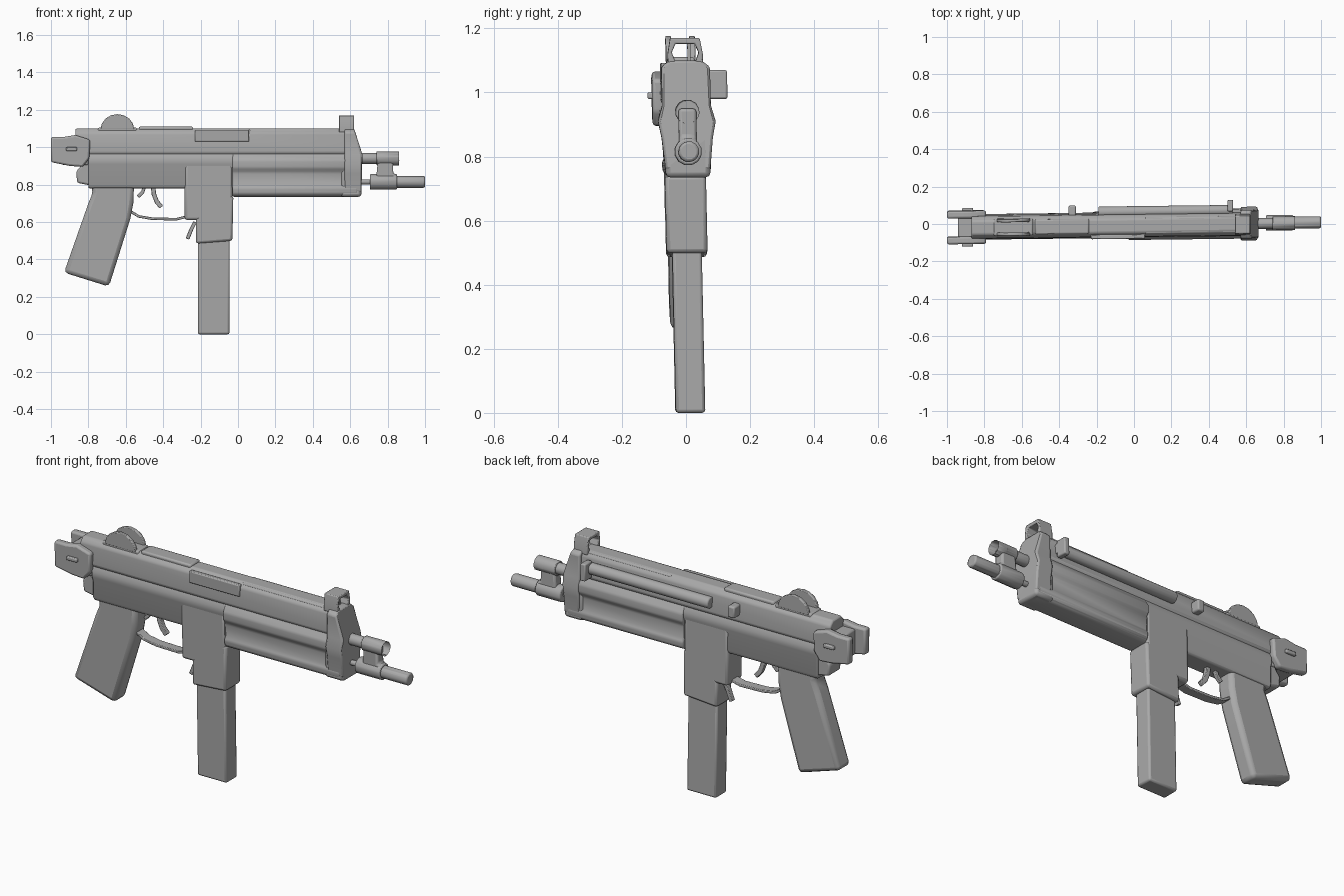
import bpy, bmesh, math
from mathutils import Vector

cube = bpy.data.objects.get("Cube")
if cube:
    bpy.data.objects.remove(cube, do_unlink=True)

metal = bpy.data.materials.new("grey_metal")
metal.use_nodes = True
metal.diffuse_color = (0.4, 0.4, 0.4, 1)
metal.node_tree.nodes["Principled BSDF"].inputs["Base Color"].default_value = metal.diffuse_color


def lean(v):
    """The whole body sits very slightly askew."""
    return Vector((v[0], v[1] + 0.015 - 0.022 * v[2] + 0.012 * v[0], v[2]))


def solid(name, start, end, bevel=0.0, bore=0.0):
    """Join two matching outlines into a closed solid."""
    bm = bmesh.new()
    a = [bm.verts.new(lean(p)) for p in start]
    b = [bm.verts.new(lean(p)) for p in end]
    bm.faces.new(a)
    cap = bm.faces.new(b[::-1])
    for i in range(len(a)):
        j = (i + 1) % len(a)
        bm.faces.new((a[j], a[i], b[i], b[j]))
    if bore:
        bmesh.ops.inset_region(bm, faces=[cap], thickness=bore)
        bmesh.ops.translate(bm, verts=cap.verts, vec=(-0.06, 0, 0))
    bmesh.ops.recalc_face_normals(bm, faces=bm.faces)
    mesh = bpy.data.meshes.new(name)
    bm.to_mesh(mesh)
    bm.free()
    mesh.materials.append(metal)
    obj = bpy.data.objects.new(name, mesh)
    bpy.context.collection.objects.link(obj)
    if bevel:
        mod = obj.modifiers.new("soft_edges", "BEVEL")
        mod.width, mod.segments, mod.limit_method = bevel, 2, "ANGLE"
    bpy.context.view_layer.objects.active = obj
    bpy.ops.object.select_all(action="DESELECT")
    obj.select_set(True)
    bpy.ops.object.shade_smooth_by_angle(angle=math.radians(40))
    return obj


def plate(name, outline, half, y=0.0, bevel=0.01):
    """Side outline (x, z) given thickness across y."""
    return solid(name, [(x, y - half, z) for x, z in outline],
                 [(x, y + half, z) for x, z in outline], bevel)


def box(name, x0, x1, z0, z1, half, y=0.0, bevel=0.008):
    return plate(name, [(x0, z0), (x1, z0), (x1, z1), (x0, z1)], half, y, bevel)


def bar(name, half, x0, x1, bevel=0.008):
    """Half cross-section (y, z), mirrored and run along x."""
    ring = half + [(-y, z) for y, z in reversed(half)]
    front = x1 if callable(x1) else lambda z: x1
    return solid(name, [(x0, y, z) for y, z in ring],
                 [(front(z), y, z) for y, z in ring], bevel)


def rod(name, x0, x1, z, r, y=0.0, r2=None, sides=12, bevel=0.006, bore=0.0):
    def ring(x, rad):
        return [(x, y + rad * math.cos(t), z + rad * math.sin(t))
                for t in (math.tau * (i + 0.5) / sides for i in range(sides))]
    return solid(name, ring(x0, r), ring(x1, r2 or r), bevel, bore)


def strip(name, points, radius, width):
    """Bent bar following (x, z) points."""
    left, right = [], []
    for i, p in enumerate(points):
        p = Vector(p)
        d = Vector(points[min(i + 1, len(points) - 1)]) - Vector(points[max(i - 1, 0)])
        n = Vector((-d.y, d.x)).normalized() * radius
        left.append(tuple(p + n))
        right.append(tuple(p - n))
    return plate(name, left + right[::-1], width, bevel=0.003)


# Receiver
bar("upper_receiver", [(0.035, 1.1), (0.058, 1.075), (0.064, 1.0), (0.064, 0.97), (0.05, 0.955)],
    -0.87, 0.58)
bar("lower_receiver", [(0.055, 0.97), (0.068, 0.94), (0.068, 0.91), (0.06, 0.89),
                       (0.06, 0.8), (0.05, 0.78)], -0.8, 0.0)
plate("receiver_heel", [(-0.83, 0.95), (-0.84, 0.9), (-0.865, 0.87), (-0.86, 0.81),
                        (-0.76, 0.79), (-0.7, 0.95)], 0.05)
box("top_cover", -0.53, -0.24, 1.07, 1.11, 0.04)
box("port_cover", -0.23, 0.06, 1.03, 1.092, 0.012, -0.058, 0.005)
box("top_rib", 0.06, 0.57, 1.06, 1.098, 0.045)

# Handguard with a long recess on each side
bar("handguard", [(0.055, 0.97), (0.08, 0.93), (0.08, 0.89), (0.064, 0.865), (0.064, 0.8),
                  (0.074, 0.78), (0.07, 0.75), (0.05, 0.735)], -0.03, 0.64)
box("handguard_nose", 0.55, 0.66, 0.735, 0.95, 0.07, bevel=0.015)

# Front sight block, hood and post
bar("front_sight_block", [(0.05, 1.1), (0.076, 1.08), (0.076, 0.96), (0.09, 0.91),
                          (0.08, 0.86), (0.07, 0.76)], 0.57,
    lambda z: 0.66 if z < 0.97 else 0.66 - (z - 0.97) * 0.3)
bar("front_sight_hood", [(0.046, 1.17), (0.055, 1.12), (0.055, 1.08), (0.025, 1.08),
                         (0.042, 1.125), (0.03, 1.152)], 0.54, 0.62, 0.004)
box("front_sight_post", 0.575, 0.59, 1.08, 1.165, 0.005, 0.012, 0)

# Rear sight wings and base
arch = [(-0.645 + 0.09 * math.cos(t), 1.095 + 0.082 * math.sin(t))
        for t in (math.pi * i / 8 for i in range(9))]
for side, label in ((1, "left"), (-1, "right")):
    plate("rear_sight_wing_" + label, arch, 0.009, side * 0.037, 0.004)
box("rear_sight_base", -0.75, -0.54, 1.07, 1.105, 0.045)

# End cap with two rear prongs
cap = [(-1, 1.055), (-0.93, 1.055), (-0.87, 1.065), (-0.79, 1.04), (-0.795, 0.94),
       (-0.83, 0.895), (-0.9, 0.9), (-1, 0.92)]
for side, label in ((1, "left"), (-1, "right")):
    plate("end_cap_prong_" + label, cap, 0.02, side * 0.069, 0.01)
    box("end_cap_latch_" + label, -0.92, -0.86, 0.98, 1.0, 0.01, side * 0.093, 0.005)
box("end_cap_core", -0.94, -0.8, 0.905, 1.04, 0.06)

# Pistol grip, guard and trigger
plate("pistol_grip", [(-0.79, 0.82), (-0.775, 0.76), (-0.8, 0.7), (-0.93, 0.33), (-0.69, 0.255),
                      (-0.575, 0.62), (-0.56, 0.7), (-0.555, 0.82)], 0.05, bevel=0.022)
strip("trigger_guard", [(-0.58, 0.66), (-0.53, 0.63), (-0.46, 0.618), (-0.33, 0.615),
                        (-0.27, 0.63)], 0.007, 0.025)
strip("trigger", [(-0.455, 0.8), (-0.45, 0.75), (-0.435, 0.71), (-0.41, 0.68)], 0.012, 0.012)
strip("trigger_spur", [(-0.5, 0.79), (-0.51, 0.76), (-0.535, 0.735)], 0.009, 0.01)

# Magazine and its well
box("magazine_well", -0.285, -0.03, 0.61, 0.92, 0.064, bevel=0.014)
plate("magazine_collar", [(-0.225, 0.62), (-0.225, 0.485), (-0.03, 0.5), (-0.025, 0.74),
                          (-0.1, 0.74)], 0.064, bevel=0.012)
box("magazine", -0.215, -0.045, 0.0, 0.52, 0.046, bevel=0.01)
strip("magazine_catch", [(-0.23, 0.6), (-0.25, 0.56), (-0.27, 0.51)], 0.01, 0.012)

# Charging tube on the left side, with its handle and rear stop
rod("charging_tube", -0.19, 0.53, 1.03, 0.03, 0.074)
plate("charging_handle", [(0.5, 0.98), (0.53, 0.98), (0.53, 1.07), (0.5, 1.07)], 0.03, 0.1, 0.006)
box("charging_stop", -0.35, -0.31, 1.0, 1.06, 0.03, 0.08)

# Barrel, clamp and lower tube
rod("barrel", 0.62, 0.78, 0.94, 0.03)
rod("barrel_nut", 0.74, 0.865, 0.94, 0.038, bore=0.018, bevel=0.004)
plate("barrel_clamp", [(0.75, 0.95), (0.83, 0.95), (0.83, 0.86), (0.85, 0.85), (0.85, 0.8),
                       (0.74, 0.8), (0.74, 0.85)], 0.028)
rod("lower_tube_sleeve", 0.705, 0.85, 0.815, 0.043)
rod("lower_tube", 0.8, 1.0, 0.815, 0.033, bevel=0.012)
rod("lower_pin", 0.64, 0.72, 0.815, 0.014)
